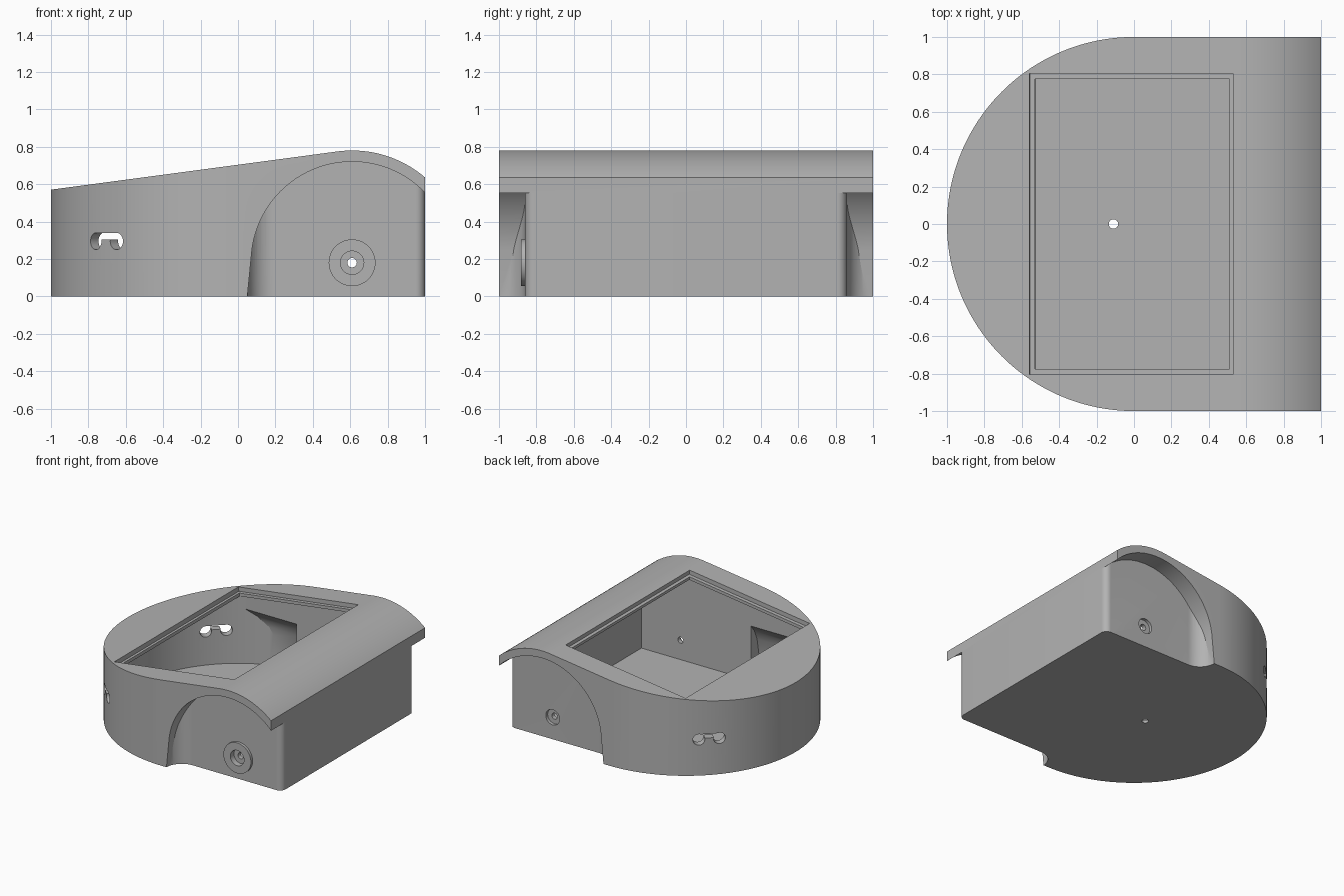
import bpy, bmesh, math
from mathutils import Matrix

if "Cube" in bpy.data.objects:
    bpy.data.objects.remove(bpy.data.objects["Cube"])

WX, WZ = 0.61, 0.18            # wheel axis
TAN = math.radians(97.6)       # where the sloped deck meets the rounded crest
SN, CS = math.sin(TAN - math.pi / 2), math.cos(TAN - math.pi / 2)

grey = bpy.data.materials.new("grey_plastic")
grey.diffuse_color = (0.45, 0.45, 0.45, 1)
grey.use_nodes = True
grey.node_tree.nodes["Principled BSDF"].inputs["Base Color"].default_value = grey.diffuse_color


def arc(cx, cy, r, a0, a1, n):
    return [(cx + r * math.cos(math.radians(a0 + (a1 - a0) * i / n)),
             cy + r * math.sin(math.radians(a0 + (a1 - a0) * i / n))) for i in range(n + 1)]


def prism(name, pts, lo, hi, axis):
    """Extrude a closed 2D outline along z (xy outline), y (xz outline) or x (yz outline)."""
    place = {'z': lambda p, h: (p[0], p[1], h), 'y': lambda p, h: (p[0], h, p[1]),
             'x': lambda p, h: (h, p[0], p[1])}[axis]
    bm = bmesh.new()
    a = [bm.verts.new(place(p, lo)) for p in pts]
    b = [bm.verts.new(place(p, hi)) for p in pts]
    bm.faces.new(a)
    bm.faces.new(b[::-1])
    for i in range(len(pts)):
        j = (i + 1) % len(pts)
        bm.faces.new((a[i], b[i], b[j], a[j]))
    bmesh.ops.recalc_face_normals(bm, faces=bm.faces)
    me = bpy.data.meshes.new(name)
    bm.to_mesh(me)
    bm.free()
    me.materials.append(grey)
    ob = bpy.data.objects.new(name, me)
    bpy.context.collection.objects.link(ob)
    return ob


def combine(ob, tool, op):
    """Apply a boolean and discard the tool."""
    m = ob.modifiers.new("bool", 'BOOLEAN')
    m.operation, m.object, m.solver = op, tool, 'EXACT'
    bpy.context.view_layer.objects.active = ob
    bpy.ops.object.modifier_apply(modifier=m.name)
    bpy.data.objects.remove(tool, do_unlink=True)


def deck(x, d):
    """Point at distance d off the sloped deck, above position x."""
    r = 0.6
    tx, tz = WX + r * math.cos(TAN), WZ + r * math.sin(TAN)
    return (x - SN * d, tz + (x - tx) * SN / CS + CS * d)


def mirrored(pts, s):
    return [(x, s * y) for x, y in pts]


# Shell: round-nosed plan limited by the side profile
body = prism("housing", arc(0, 0, 1, 90, 270, 96) + [(1, -1), (1, 1)], 0, 1, 'z')
profile = [(-1.2, -0.1), deck(-1.2, 0)] + arc(WX, WZ, 0.6, math.degrees(TAN), 40, 40) + [(1.2, 0.5), (1.2, -0.1)]
combine(body, prism("side_profile", profile, -1.2, 1.2, 'y'), 'INTERSECT')

# Hollow interior with a thin floor
roof = [(-1.2, 0.02), deck(-1.2, -0.06)] + arc(WX, WZ, 0.54, math.degrees(TAN), 45, 40) + [(1.1, 0.5), (1.1, 0.02)]
room = prism("cavity", roof, -0.8, 0.8, 'y')
inner_plan = arc(0, 0, 0.94, 90, 270, 96) + [(0.965, -0.94), (0.965, 0.94)]
combine(room, prism("cavity_plan", inner_plan, -0.1, 1, 'z'), 'INTERSECT')
combine(body, room, 'DIFFERENCE')

# Lower part of the room flares out ahead of the wheel wells
half = [(0.92, 0.02), (0.91, 0.16), (0.88, 0.33), (0.845, 0.41), (0.79, 0.48)]
flare = prism("flare", half + [(-y, z) for y, z in half[::-1]], -0.9, -0.03, 'x')
combine(flare, prism("flare_plan", arc(0, 0, 0.94, 90, 270, 96) + [(0.5, -0.94), (0.5, 0.94)], -0.1, 1, 'z'), 'INTERSECT')
combine(body, flare, 'DIFFERENCE')

# Stepped window in the deck
for x0, x1, w, d in ((-0.56, 0.53, 0.805, -0.035), (-0.535, 0.505, 0.775, -0.15)):
    pts = [deck(x0, d), deck(x0, 0.3), deck(x1, 0.3), deck(x1, d)]
    combine(body, prism("window", pts, -w, w, 'y'), 'DIFFERENCE')

# Wheel wells, hubs and axle holes on both sides
well_side = [(0.05, -0.1), (0.05, 0)] + arc(WX, WZ, 0.54, 173, 43.8, 64) + [(1.3, 0.553), (1.3, -0.1)]
well_plan = ([(0.05, -1.3)] + arc(0.19, -1.0, 0.14, 180, 90, 16)
             + arc(0.95, -0.81, 0.05, -90, 0, 10) + [(1.3, -0.81), (1.3, -1.3)])
for s in (1, -1):
    well = prism("well", mirrored(well_plan, s), -0.05, 0.9, 'z')
    combine(well, prism("well_side", well_side, -1.4, 1.4, 'y'), 'INTERSECT')
    combine(body, well, 'DIFFERENCE')
    for r, y0, y1, op in ((0.125, 0.85, 0.882, 'UNION'), (0.0625, 0.835, 1.0, 'DIFFERENCE'),
                          (0.025, 0.75, 1.0, 'DIFFERENCE')):
        ring = arc(WX, WZ, r, 0, 360, 48)[:-1]
        combine(body, prism("hub", ring, min(s * y0, s * y1), max(s * y0, s * y1), 'y'), op)

# Twin cable holes joined by a slot, through the nose at 45 degrees
for ang in (135, 225):
    for pts in (arc(-0.078, 0.295, 0.045, 0, 360, 32)[:-1], arc(0.078, 0.295, 0.045, 0, 360, 32)[:-1],
                [(-0.078, 0.305), (0.078, 0.305), (0.078, 0.338), (-0.078, 0.338)]):
        hole = prism("cable_hole", pts, 0.8, 1.2, 'x')
        hole.data.transform(Matrix.Rotation(math.radians(ang), 4, 'Z'))
        combine(body, hole, 'DIFFERENCE')

# Drain hole in the floor
combine(body, prism("floor_hole", arc(-0.11, 0, 0.025, 0, 360, 32)[:-1], -0.1, 0.1, 'z'), 'DIFFERENCE')

# Smooth curved walls, keep edges crisp
body.select_set(True)
bpy.context.view_layer.objects.active = body
bpy.ops.object.shade_smooth_by_angle(angle=math.radians(25))
